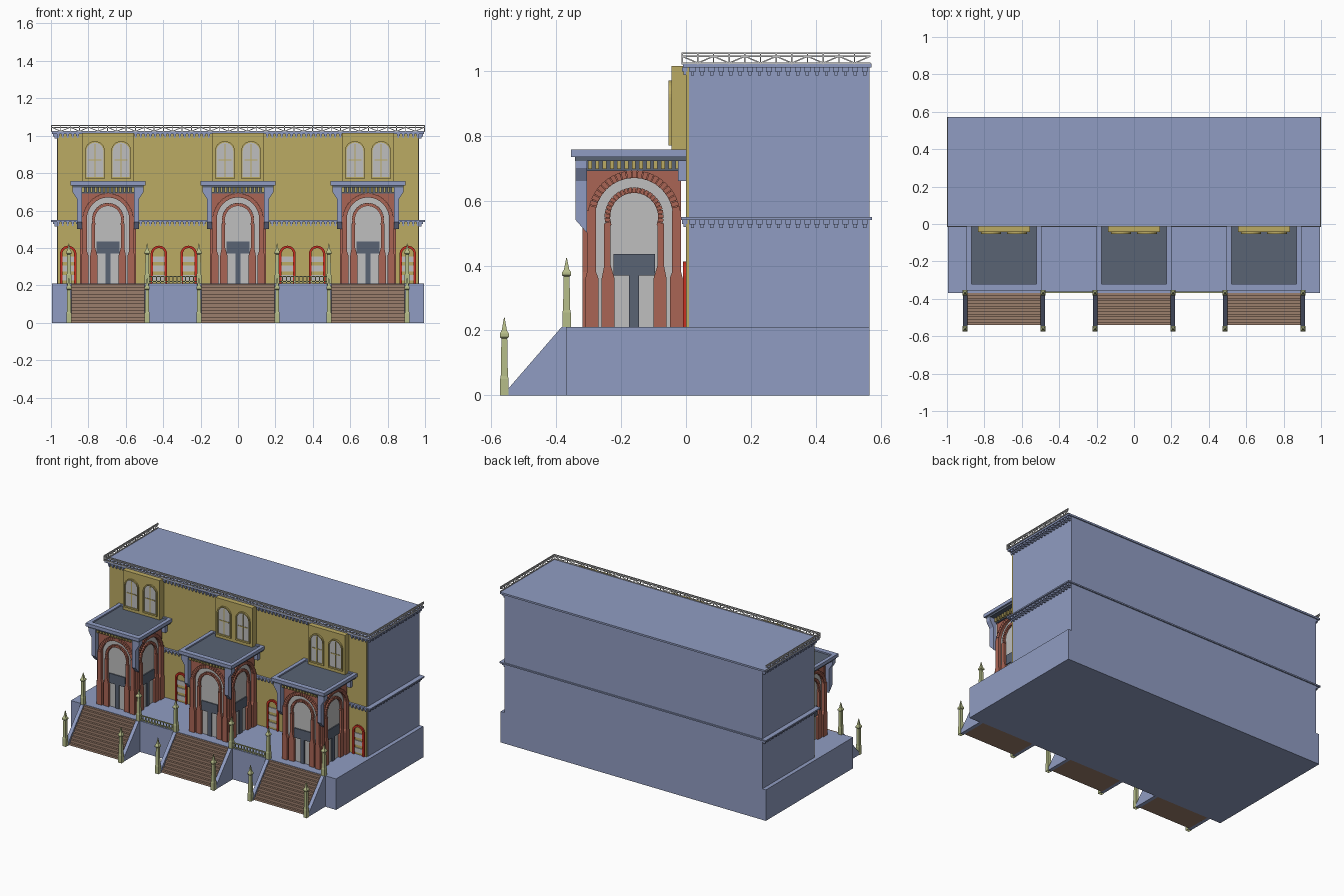
import bpy, bmesh, math
from mathutils import Vector

if "Cube" in bpy.data.objects:
    bpy.data.objects.remove(bpy.data.objects["Cube"])


def material(name, r, g, b):
    m = bpy.data.materials.new(name)
    m.use_nodes = True
    m.diffuse_color = (r, g, b, 1)
    m.node_tree.nodes["Principled BSDF"].inputs["Base Color"].default_value = (r, g, b, 1)
    return m


BLUE = material("blue stone", 0.28, 0.335, 0.54)
YELLOW = material("ochre plaster", 0.5, 0.405, 0.125)
BRICK = material("red brick", 0.4, 0.13, 0.09)
BROWN = material("brown steps", 0.33, 0.21, 0.15)
SLATE = material("dark slate", 0.1, 0.125, 0.175)
GREY = material("pale grey", 0.52, 0.52, 0.52)
GREEN = material("pale green", 0.47, 0.51, 0.25)
RED = material("bright red", 0.58, 0.03, 0.015)

X, Y, Z = Vector((1, 0, 0)), Vector((0, 1, 0)), Vector((0, 0, 1))
PORCHES = (-0.695, 0, 0.695)


def make(name, mat, bm, xs=(0,)):
    """Turn a bmesh into one object for each x offset."""
    bmesh.ops.recalc_face_normals(bm, faces=bm.faces[:])
    mesh = bpy.data.meshes.new(name)
    bm.to_mesh(mesh)
    bm.free()
    mesh.materials.append(mat)
    for x in xs:
        ob = bpy.data.objects.new(name, mesh)
        ob.location.x = x
        bpy.context.collection.objects.link(ob)


def prism(bm, pts, origin, u, depth):
    """Extrude a (u, z) outline along the depth vector."""
    a = [bm.verts.new(origin + u * p + Z * q) for p, q in pts]
    b = [bm.verts.new(v.co + depth) for v in a]
    bm.faces.new(a)
    bm.faces.new(b[::-1])
    for i in range(len(a)):
        j = (i + 1) % len(a)
        bm.faces.new((a[i], b[i], b[j], a[j]))


def box(bm, x0, x1, y0, y1, z0, z1):
    prism(bm, [(x0, z0), (x1, z0), (x1, z1), (x0, z1)], Y * y0, X, Y * (y1 - y0))


def bar(bm, a, b, t=0.004):
    """Thin square bar between two points."""
    d = (b - a).normalized()
    s = d.cross(Z if abs(d.z) < 0.9 else X).normalized() * t / 2
    w = d.cross(s)
    ends = [[bm.verts.new(p + c) for c in (s + w, s - w, -s - w, w - s)] for p in (a, b)]
    bm.faces.new(ends[0])
    bm.faces.new(ends[1])
    for i in range(4):
        j = (i + 1) % 4
        bm.faces.new((ends[0][i], ends[0][j], ends[1][j], ends[1][i]))


def arc(r, zc, a0=0, a1=180, n=16):
    angs = [math.radians(a0 + (a1 - a0) * i / n) for i in range(n + 1)]
    return [(r * math.cos(a), zc + r * math.sin(a)) for a in angs]


def arch(r, z0, zc):
    return [(-r, z0), (r, z0)] + arc(r, zc)


def frame(bm, r0, r1, z0, zc, origin, u, depth):
    """Arched band with two straight legs."""
    prism(bm, [(r1, z0)] + arc(r1, zc) + [(-r1, z0), (-r0, z0)] + arc(r0, zc)[::-1] + [(r0, z0)],
          origin, u, depth)


# Plinth, main block and roof
bm = bmesh.new()
box(bm, -0.995, 0.995, -0.37, 0.565, 0, 0.21)
make("plinth", BLUE, bm)
bm = bmesh.new()
box(bm, -0.968, 0.968, 0.01, 0.565, 0.21, 1.012)
make("main_block", BLUE, bm)
bm = bmesh.new()
box(bm, -0.995, 0.995, -0.01, 0.572, 1.01, 1.022)
make("roof_slab", BLUE, bm)
bm = bmesh.new()
box(bm, -0.966, 0.966, 0, 0.012, 0.21, 1.011)
make("front_wall", YELLOW, bm)
bm = bmesh.new()
box(bm, -0.138, 0.138, -0.044, 0.005, 0.735, 1.015)
make("upper_bay", YELLOW, bm, PORCHES)

# String course and the rows of dentils under it and under the roof
bm = bmesh.new()
box(bm, -1, 1, -0.015, 0.573, 0.54, 0.549)
make("string_course", BLUE, bm)
bm = bmesh.new()
for top in (0.54, 1.01):
    for i in range(75):
        x = -0.962 + i * 0.026
        if top < 1 or all(abs(x - c) > 0.145 for c in PORCHES):
            box(bm, x - 0.007, x + 0.007, -0.012, 0.004, top - 0.012, top)
            box(bm, x - 0.004, x + 0.004, -0.008, 0.004, top - 0.022, top - 0.012)
    for s in (-1, 1):
        for i in range(19):
            y = 0.02 + i * 0.0295
            for h0, h1, w, out in ((0.013, 0, 0.009, 0.99), (0.025, 0.013, 0.005, 0.982)):
                box(bm, s * 0.965, s * out, y - w, y + w, top - h0, top - h1)
make("dentils", BLUE, bm)

# Lattice railing on the front and both ends of the roof
bm = bmesh.new()
runs = ((Vector((-0.997, -0.012, 0)), Vector((0.997, -0.012, 0)), 40),
        (Vector((-0.997, -0.012, 0)), Vector((-0.997, 0.568, 0)), 12),
        (Vector((0.997, -0.012, 0)), Vector((0.997, 0.568, 0)), 12))
for a, b, n in runs:
    for z in (1.024, 1.045, 1.054):
        bar(bm, a + Z * z, b + Z * z, 0.005)
    for i in range(n):
        p, q = a.lerp(b, i / n), a.lerp(b, (i + 1) / n)
        bar(bm, p + Z * 1.02, p + Z * 1.056)
        lo, hi = (p, q) if i % 2 else (q, p)
        bar(bm, lo + Z * 1.024, hi + Z * 1.045)
make("roof_railing", GREY, bm)

# Upper windows, two in each bay
panes, frames = bmesh.new(), bmesh.new()
for s in (-1, 1):
    o = Vector((s * 0.07, -0.044, 0))
    prism(panes, arch(0.048, 0.78, 0.918), o, X, Y * -0.003)
    frame(frames, 0.045, 0.053, 0.775, 0.918, o, X, Y * -0.01)
    box(frames, o.x - 0.053, o.x + 0.053, -0.054, -0.044, 0.77, 0.78)
    box(frames, o.x - 0.003, o.x + 0.003, -0.05, -0.044, 0.78, 0.955)
    box(frames, o.x - 0.035, o.x + 0.035, -0.05, -0.044, 0.868, 0.874)
make("window_pane", GREY, panes, PORCHES)
make("window_frame", YELLOW, frames, PORCHES)

# Arched niches on the ground floor
ring, slats = bmesh.new(), bmesh.new()
frame(ring, 0.031, 0.044, 0.21, 0.368, Y * 0, X, Y * -0.01)
for z in (0.225, 0.275, 0.325):
    box(slats, -0.031, 0.031, -0.005, 0.001, z, z + 0.03)
NICHES = (-0.908, -0.423, -0.264, 0.264, 0.423, 0.908)
make("niche_frame", RED, ring, NICHES)
make("niche_slats", GREY, slats, NICHES)

# Porch walls: the same arched bay on the front and on both sides
brick, glass, door = bmesh.new(), bmesh.new(), bmesh.new()
for origin, u, n, k in ((Vector((0, -0.295, 0)), X, -Y, 0.95),
                        (Vector((0.125, -0.16, 0)), Y, X, 1.0),
                        (Vector((-0.125, -0.16, 0)), Y, -X, 1.0)):
    u = u * k
    prism(glass, arch(0.132, 0.21, 0.55), origin, u, n * 0.002)
    # Spandrel around the outer arch
    prism(brick, [(0.145, 0.55), (0.145, 0.7), (-0.145, 0.7), (-0.145, 0.55)]
          + arc(0.125, 0.55)[::-1], origin, u, n * 0.01)
    # Voussoirs of the outer and inner arches
    for r0, r1, a0, count, d in ((0.12, 0.143, 0, 25, 0.022), (0.074, 0.091, -20, 25, 0.014)):
        step = (180 - 2 * a0) / count
        for i in range(count):
            a, b = a0 + i * step, a0 + (i + 0.85) * step
            prism(brick, arc(r0, 0.55, a, b, 1) + arc(r1, 0.55, b, a, 1), origin, u, n * d)
        prism(brick, arc(r0, 0.55, a0, 180 - a0) + arc(r1 - 0.004, 0.55, 180 - a0, a0),
              origin, u, n * (d - 0.005))
    for s in (-1, 1):
        # Waisted inner column and straight outer pillar
        inner = [(0.06, 0.21), (0.1, 0.21), (0.1, 0.36), (0.092, 0.4), (0.092, 0.53),
                 (0.072, 0.53), (0.072, 0.4), (0.06, 0.36)]
        outer = [(0.11, 0.21), (0.15, 0.21), (0.15, 0.36), (0.145, 0.38), (0.145, 0.57),
                 (0.117, 0.57), (0.117, 0.38), (0.11, 0.36)]
        prism(brick, [(s * p, q) for p, q in inner], origin, u, n * 0.018)
        prism(brick, [(s * p, q) for p, q in outer], origin, u, n * 0.024)
    # Door beam and post
    prism(door, [(-0.064, 0.37), (0.064, 0.37), (0.064, 0.435), (-0.064, 0.435)], origin, u, n * 0.009)
    prism(door, [(-0.015, 0.21), (0.015, 0.21), (0.015, 0.37), (-0.015, 0.37)], origin, u, n * 0.009)
make("porch_arches", BRICK, brick, PORCHES)
make("porch_panels", GREY, glass, PORCHES)
make("porch_door_beams", SLATE, door, PORCHES)

# Porch lintel, dentils, brackets and canopy
bm = bmesh.new()
box(bm, -0.145, 0.145, -0.31, 0, 0.692, 0.725)
box(bm, -0.19, 0.19, -0.342, 0.005, 0.722, 0.737)
box(bm, -0.177, 0.177, -0.322, 0, 0.737, 0.748)
make("canopy_underside", SLATE, bm, PORCHES)
bm = bmesh.new()
for i in range(13):
    x = -0.132 + i * 0.022
    box(bm, x - 0.006, x + 0.006, -0.326, -0.305, 0.697, 0.722)
    y = -0.296 + i * 0.0225
    for s in (-1, 1):
        box(bm, s * 0.14, s * 0.158, y - 0.006, y + 0.006, 0.697, 0.722)
make("canopy_dentils", YELLOW, bm, PORCHES)
bm = bmesh.new()
for s in (-1, 1):
    box(bm, s * 0.175, s * 0.2, -0.355, 0.008, 0.735, 0.757)
    prism(bm, [(-0.34, 0.722), (-0.305, 0.722), (-0.305, 0.5), (-0.34, 0.54)],
          X * s * 0.138, Y, X * s * 0.027)
    prism(bm, [(0.165, 0.722), (0.19, 0.722), (0.19, 0.7), (0.165, 0.66)],
          Y * -0.34, X * s, Y * 0.035)
    box(bm, s * 0.138, s * 0.165, -0.025, 0, 0.66, 0.722)
box(bm, -0.175, 0.175, -0.355, -0.32, 0.735, 0.757)
box(bm, -0.175, 0.175, -0.012, 0.008, 0.735, 0.757)
make("canopy_frame", BLUE, bm, PORCHES)

# Stairs with sloping side walls
bm = bmesh.new()
steps = 12
for i in range(steps):
    box(bm, -0.197, 0.197, -0.37 - 0.17 * (i + 1) / steps, -0.365 - 0.17 * i / steps,
        0, 0.21 * (steps - i) / steps - 0.003)
make("stairs", BROWN, bm, PORCHES)
bm = bmesh.new()
for s in (-1, 1):
    prism(bm, [(-0.365, 0), (-0.365, 0.211), (-0.383, 0.211), (-0.55, 0.018), (-0.55, 0)],
          X * s * 0.195, Y, X * s * 0.024)
make("stair_walls", BLUE, bm, PORCHES)

# Pointed posts at the top and foot of each stair
bm = bmesh.new()
profile = ((0.013, 0), (0.013, 0.05), (0.011, 0.06), (0.009, 0.175), (0.014, 0.18),
           (0.014, 0.19), (0.008, 0.2), (0.001, 0.24))
for s in (-1, 1):
    for y, z, k in ((-0.56, 0, 1), (-0.368, 0.21, 0.89)):
        outline = [(r, h * k) for r, h in profile]
        for (r0, h0), (r1, h1) in zip(outline, outline[1:]):
            c = Vector((s * 0.209, y, z))
            lo, hi = [[bm.verts.new(c + Vector((i * r, j * r, h)))
                       for i, j in ((-1, -1), (1, -1), (1, 1), (-1, 1))]
                      for r, h in ((r0, h0), (r1, h1))]
            for i in range(4):
                bm.faces.new((lo[i], lo[i - 1], hi[i - 1], hi[i]))
bmesh.ops.remove_doubles(bm, verts=bm.verts[:], dist=0.0001)
make("stair_posts", GREEN, bm, PORCHES)

# Low fences between the stairs
bm = bmesh.new()
for z in (0.22, 0.247):
    box(bm, -0.135, 0.135, -0.369, -0.362, z - 0.003, z + 0.003)
for i in range(13):
    x = -0.132 + i * 0.022
    box(bm, x - 0.003, x + 0.003, -0.368, -0.363, 0.21, 0.25)
make("terrace_fence", GREEN, bm, (-0.3475, 0.3475))
